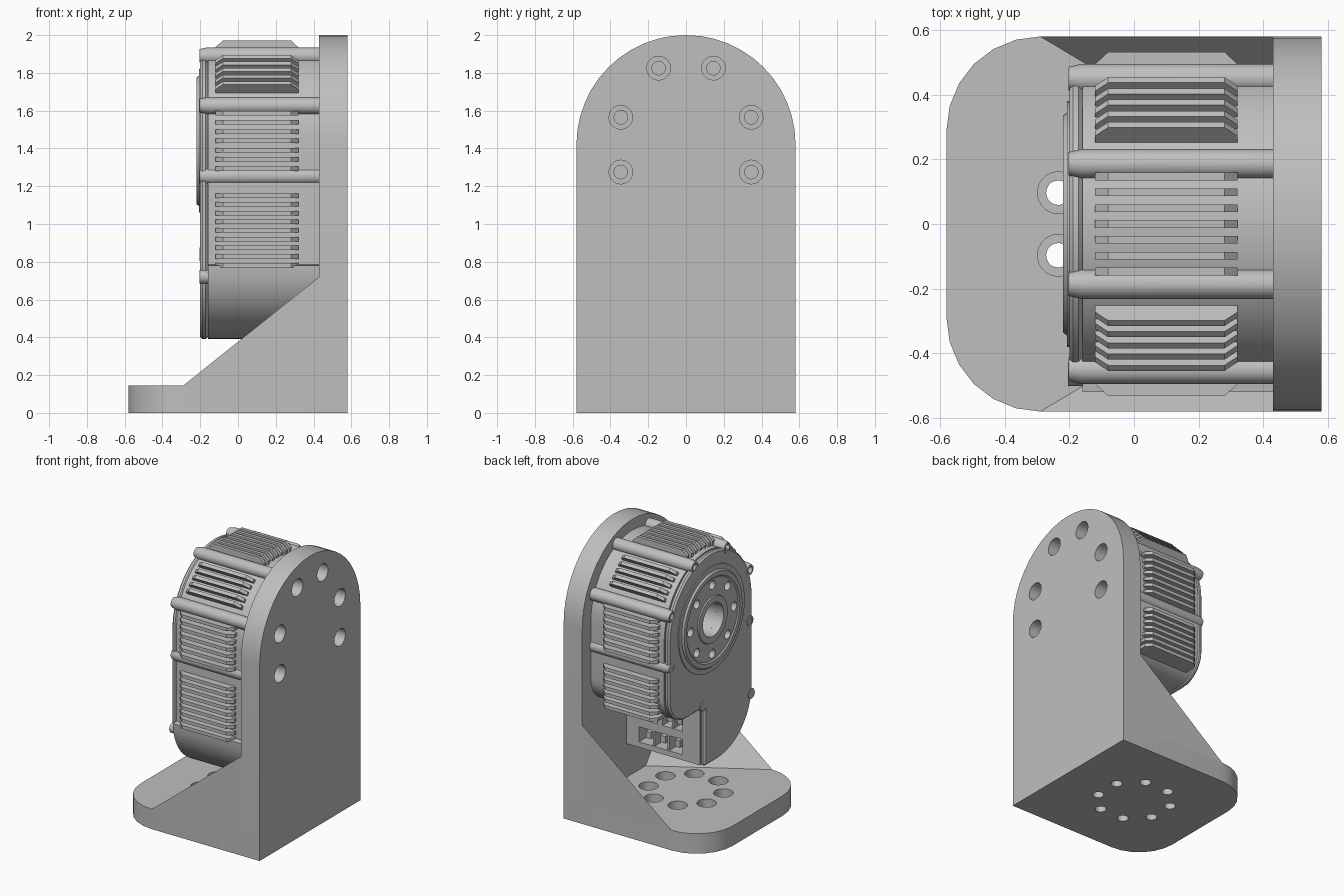
import bpy, bmesh
from math import sin, cos, pi, radians
from mathutils import Vector

if "Cube" in bpy.data.objects:
    bpy.data.objects.remove(bpy.data.objects["Cube"])

grey = bpy.data.materials.new("machined_grey")
grey.use_nodes = True
grey.diffuse_color = (0.52, 0.52, 0.52, 1)
grey.node_tree.nodes["Principled BSDF"].inputs["Base Color"].default_value = (0.52, 0.52, 0.52, 1)

HUB_Z = 1.44      # height of the motor axis
WALL = 0.43       # inner face of the upright plate
FRONT = -0.2      # face of the motor cover


def finish(bm, name):
    bmesh.ops.recalc_face_normals(bm, faces=bm.faces)
    mesh = bpy.data.meshes.new(name)
    bm.to_mesh(mesh)
    bm.free()
    obj = bpy.data.objects.new(name, mesh)
    mesh.materials.append(grey)
    bpy.context.collection.objects.link(obj)
    return obj


def activate(obj):
    bpy.ops.object.select_all(action='DESELECT')
    obj.select_set(True)
    bpy.context.view_layer.objects.active = obj


def smooth(obj, angle=30):
    activate(obj)
    bpy.ops.object.shade_smooth_by_angle(angle=radians(angle))


def arc(cy, cz, ry, rz, start, end, n):
    steps = [radians(start + (end - start) * i / n) for i in range(n + 1)]
    return [(cy + ry * cos(a), cz + rz * sin(a)) for a in steps]


def prism(name, outline, lo, hi, axis='x'):
    """Extrude a closed outline along x or z."""
    bm = bmesh.new()
    place = (lambda p, h: (h, *p)) if axis == 'x' else (lambda p, h: (*p, h))
    low = [bm.verts.new(place(p, lo)) for p in outline]
    high = [bm.verts.new(place(p, hi)) for p in outline]
    bm.faces.new(low)
    bm.faces.new(high)
    for i in range(len(low)):
        j = (i + 1) % len(low)
        bm.faces.new((low[i], low[j], high[j], high[i]))
    return finish(bm, name)


def rod(name, a, b, r, lo, hi, axis='x', n=20):
    return prism(name, arc(a, b, r, r, 0, 360 - 360 / n, n - 1), lo, hi, axis)


def box(name, x, y, z):
    return prism(name, [(y[0], z[0]), (y[1], z[0]), (y[1], z[1]), (y[0], z[1])], *x)


def lathe(name, profile, cy, cz, n=48):
    """Revolve a closed (radius, x) profile about an axis along x."""
    bm = bmesh.new()
    rings = []
    for i in range(n):
        a = 2 * pi * i / n
        rings.append([bm.verts.new((x, cy + r * cos(a), cz + r * sin(a))) for r, x in profile])
    for i in range(n):
        p, q = rings[i], rings[(i + 1) % n]
        for k in range(len(profile)):
            m = (k + 1) % len(profile)
            bm.faces.new((p[k], p[m], q[m], q[k]))
    return finish(bm, name)


def apply(obj, mod):
    activate(obj)
    bpy.ops.object.modifier_apply(modifier=mod.name)


def cut(obj, cutters):
    for cutter in cutters:
        mod = obj.modifiers.new("cut", 'BOOLEAN')
        mod.operation = 'DIFFERENCE'
        mod.solver = 'EXACT'
        mod.object = cutter
        apply(obj, mod)
        bpy.data.objects.remove(cutter)


# Bracket base with rounded front corners and a ring of counterbored holes
base = prism("base_plate", [(0.58, -0.58), (0.58, 0.58)]
             + arc(-0.29, 0.29, 0.29, 0.29, 90, 180, 6)
             + arc(-0.29, -0.29, 0.29, 0.29, 180, 270, 6), 0, 0.145, 'z')
holes = []
for i in range(8):
    a = radians(22.5 + 45 * i)
    x, y = 0.253 * cos(a), 0.253 * sin(a)
    holes += [rod("hole", x, y, 0.065, 0.06, 0.2, 'z'), rod("hole", x, y, 0.038, -0.1, 0.1, 'z')]
cut(base, holes)
smooth(base)

# Upright plate with an arched top and counterbored bolt holes
plate = prism("upright_plate", [(-0.58, 0), (0.58, 0)]
              + arc(0, 1.42, 0.58, 0.58, 0, 180, 24), WALL, 0.58)
holes = []
for y, z in ((0.145, 1.825), (0.345, 1.565), (0.345, 1.275)):
    for s in (-1, 1):
        holes += [rod("hole", s * y, z, 0.063, 0.48, 0.7), rod("hole", s * y, z, 0.036, 0.3, 0.5)]
cut(plate, holes)
smooth(plate)

# Corner gussets: one tetrahedron on each side
for s, side in ((1, "back"), (-1, "front")):
    bm = bmesh.new()
    corners = [(-0.29, s * 0.58, 0.145), (WALL, s * 0.58, 0.145),
               (WALL, s * 0.58, 0.72), (WALL, s * 0.15, 0.145)]
    bmesh.ops.convex_hull(bm, input=[bm.verts.new(c) for c in corners])
    finish(bm, side + "_gusset")


# Motor housing and cover share one outline with a stepped lower corner
def housing_outline(bulge):
    return (arc(0, HUB_Z, 0.48, 0.48, 0, 180, 32) + [(-0.48, 0.785)]
            + arc(-0.08, 0.78, 0.4 + bulge, 0.39, 180, 270, 12)
            + [(0.07, 0.39), (0.07, 0.82)]
            + arc(0.28, 1.02, 0.2, 0.2, 270, 360, 8))


housing = prism("motor_housing", housing_outline(0.04), -0.16, WALL)
sockets = [((-0.02, 0.33), (0.43, 0.54)), ((-0.02, 0.14), (0.6, 0.72)), ((0.18, 0.35), (0.6, 0.72))]
cut(housing, [rod("bore", 0, HUB_Z, 0.12, -0.3, 0.05, n=32)]
    + [box("socket", x, (-0.03, 0.2), z) for x, z in sockets])
smooth(housing)

cover = prism("motor_cover", housing_outline(0), FRONT, -0.16)
bevel = cover.modifiers.new("edge", 'BEVEL')
bevel.width = 0.012
bevel.segments = 1
bevel.limit_method = 'ANGLE'
bevel.angle_limit = radians(60)
apply(cover, bevel)
cut(cover, [rod("opening", 0, HUB_Z, 0.36, -0.3, -0.1, n=48)])
smooth(cover)

# Connector pins and dividers in the sockets
for x, z in sockets:
    count = 3 if x[1] - x[0] > 0.3 else 2
    for i in range(count):
        mid = x[0] + (x[1] - x[0]) * (i + 0.5) / count
        box("connector_pin", (mid - 0.02, mid + 0.02), (-0.04, 0.045), (z[0] + 0.03, z[1] - 0.03))
        if i:
            d = x[0] + (x[1] - x[0]) * i / count
            box("connector_divider", (d - 0.008, d + 0.008), (-0.04, 0.065), (z[0] - 0.005, z[1] + 0.005))

# Output flange with bolt circle
flange = lathe("output_flange", [
    (0.12, -0.16), (0.365, -0.16), (0.365, FRONT), (0.38, FRONT), (0.38, -0.207), (0.345, -0.207),
    (0.335, -0.22), (0.305, -0.22), (0.295, -0.212), (0.17, -0.212), (0.165, -0.22), (0.12, -0.22)],
    0, HUB_Z)
holes = []
for i in range(8):
    a = radians(45 * i)
    holes.append(rod("hole", 0.25 * cos(a), HUB_Z + 0.25 * sin(a), 0.032, -0.3, -0.17))
cut(flange, holes)
smooth(flange)
for i in range(6):
    a = radians(60 * i)
    rod("bore_screw", 0.09 * cos(a), HUB_Z + 0.09 * sin(a), 0.012, 0.03, 0.06, n=10)

# Bolt bosses along the housing, each with a recessed end
boss_profile = [(0.018, WALL), (0.045, WALL), (0.045, -0.165), (0.036, FRONT - 0.003),
                (0.024, FRONT - 0.003), (0.022, -0.17), (0.018, -0.17)]
for i in range(6):
    a = radians(-22.5 + 45 * i)
    y, z = 0.487 * cos(a), HUB_Z + 0.487 * sin(a)
    smooth(lathe("bolt_boss", boss_profile, y, z, 16))
    rod("boss_bolt", y, z, 0.024, -0.175, WALL, n=16)
for y, z in ((-0.465, 0.72), (0.09, 0.84)):
    smooth(rod("cover_screw", y, z, 0.036, FRONT - 0.004, -0.15, n=16))


# Cooling fins: tapered blades standing on the housing
def fin(angle, offset, cz=HUB_Z, half=0.012):
    out = Vector((0, cos(radians(angle)), sin(radians(angle))))
    side = Vector((0, -out.z, out.y))
    bm = bmesh.new()
    shape = [(-0.12, 0.40), (0.32, 0.40), (0.32, 0.495), (0.28, 0.532), (-0.08, 0.532), (-0.12, 0.495)]
    loops = []
    for s in (-half, half):
        loops.append([bm.verts.new(Vector((x, 0, cz)) + out * r + side * (offset + s)) for x, r in shape])
        bm.faces.new(loops[-1])
    for i in range(len(shape)):
        j = (i + 1) % len(shape)
        bm.faces.new((loops[0][i], loops[0][j], loops[1][j], loops[1][i]))
    finish(bm, "cooling_fin")


for angle, count in ((0, 7), (45, 5), (90, 7), (135, 5), (180, 7)):
    for i in range(count):
        fin(angle, 0.049 * (i - (count - 1) / 2))
for angle, count in ((0, 7), (180, 9)):
    for i in range(count):
        fin(angle, 0, 1.15 - 0.046 * i)
